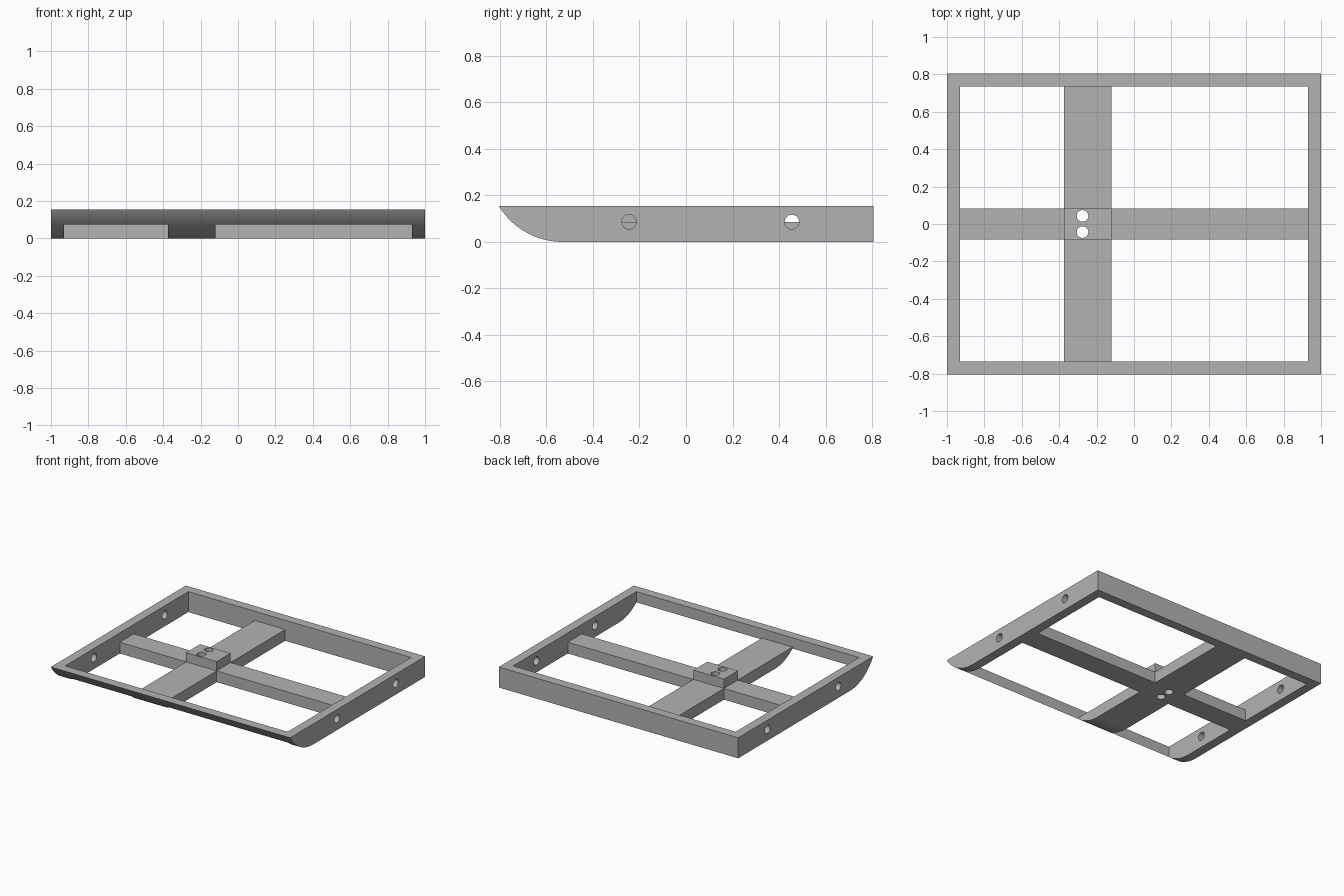
import bpy
import bmesh
from math import sin, cos, asin, radians
from mathutils import Matrix, Vector

cube = bpy.data.objects.get("Cube")
if cube:
    bpy.data.objects.remove(cube, do_unlink=True)

HX, HY, H = 1.0, 0.805, 0.155      # outer half sizes and height
IX, IY = 0.93, 0.735               # inner half sizes
BAR_H = 0.085                      # height of the crossing bars
BX0, BX1 = -0.375, -0.12           # lengthwise bar
CY = 0.083                         # half width of the cross bar
CURVE_Y = -0.53                    # where the curved nose starts
HOLE_R = 0.031
OVER = 0.05

grey = bpy.data.materials.new("plain grey")
grey.use_nodes = True
colour = (0.45, 0.45, 0.45, 1)
grey.diffuse_color = colour
grey.node_tree.nodes["Principled BSDF"].inputs["Base Color"].default_value = colour


def make_object(name, bm):
    mesh = bpy.data.meshes.new(name)
    bmesh.ops.recalc_face_normals(bm, faces=bm.faces)
    bm.to_mesh(mesh)
    bm.free()
    mesh.materials.append(grey)
    obj = bpy.data.objects.new(name, mesh)
    bpy.context.collection.objects.link(obj)
    return obj


def box(name, lo, hi):
    bm = bmesh.new()
    lo, hi = Vector(lo), Vector(hi)
    bmesh.ops.create_cube(bm, size=1, matrix=Matrix.Translation((lo + hi) / 2)
                          @ Matrix.Diagonal((*(hi - lo), 1)))
    return make_object(name, bm)


def rod(name, centre, depth, axis):
    bm = bmesh.new()
    turn = Matrix.Rotation(radians(90), 4, "Y") if axis == "X" else Matrix()
    bmesh.ops.create_cone(bm, cap_ends=True, segments=32, radius1=HOLE_R,
                          radius2=HOLE_R, depth=depth,
                          matrix=Matrix.Translation(centre) @ turn)
    return make_object(name, bm)


def combine(obj, tool, operation="DIFFERENCE"):
    tool.hide_render = True
    mod = obj.modifiers.new("combine", "BOOLEAN")
    mod.operation = operation
    mod.solver = "EXACT"
    mod.object = tool
    bpy.context.view_layer.objects.active = obj
    bpy.ops.object.modifier_apply(modifier=mod.name)
    bpy.data.objects.remove(tool, do_unlink=True)


# Solid slab with a rounded nose, extruded across the width
run = CURVE_Y + HY
radius = (run ** 2 + H ** 2) / (2 * H)
sweep = asin(run / radius)
profile = [(HY, 0), (HY, H)]
steps = 20
for i in range(steps + 1):
    a = sweep * (1 - i / steps)
    profile.append((CURVE_Y - radius * sin(a), radius * (1 - cos(a))))
bm = bmesh.new()
face = bm.faces.new([bm.verts.new((-HX, y, z)) for y, z in profile])
side = bmesh.ops.extrude_face_region(bm, geom=[face])
bmesh.ops.translate(bm, vec=(2 * HX, 0, 0),
                    verts=[g for g in side["geom"] if isinstance(g, bmesh.types.BMVert)])
frame = make_object("frame_with_bars", bm)

# Recess above the bars
combine(frame, box("recess", (-IX, -IY, BAR_H), (IX, IY, H + OVER)))

# Four openings between the bars
for x0, x1 in ((-IX, BX0), (BX1, IX)):
    for y0, y1 in ((-IY, -CY), (CY, IY)):
        combine(frame, box("opening", (x0, y0, -OVER), (x1, y1, H + OVER)))

# Raised block where the bars cross
block = box("mounting_block", (BX0, -CY, BAR_H), (BX1, CY, H))

# Side holes, the front pair being offset from each other
for x, y in ((-1, -0.39), (-1, 0.455), (1, -0.245), (1, 0.455)):
    combine(frame, rod("side_drill", (x * (HX + IX) / 2, y, 0.086), 0.1, "X"))

# Two upright holes through the block and bar
for y in (-0.043, 0.043):
    for part in (frame, block):
        combine(part, rod("block_drill", (-0.275, y, H / 2), 0.4, "Z"))

# Smooth curved faces, sharp edges kept
bpy.ops.object.select_all(action="DESELECT")
for part in (frame, block):
    part.select_set(True)
bpy.context.view_layer.objects.active = frame
bpy.ops.object.shade_smooth_by_angle(angle=radians(25))
